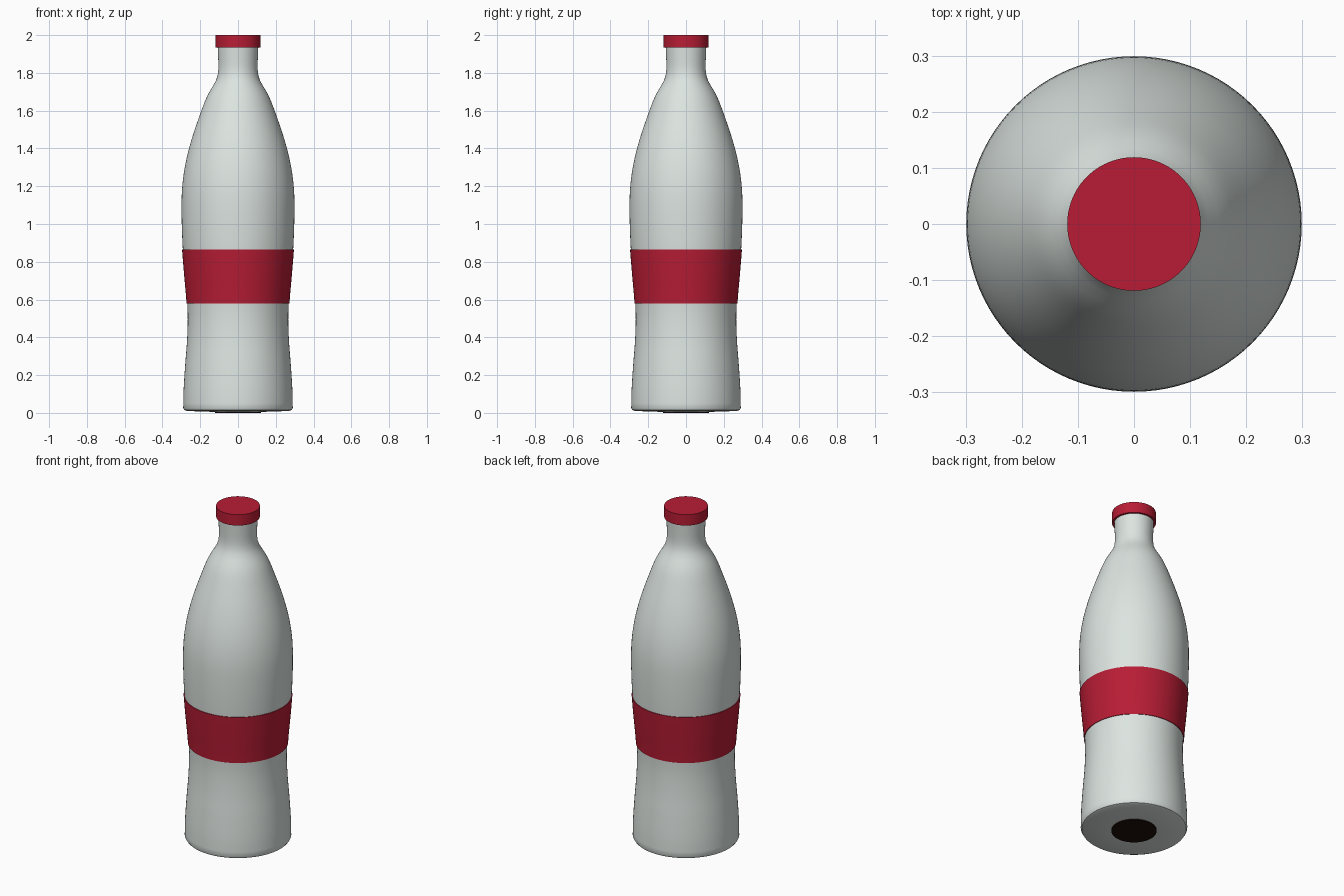
import bpy, bmesh, math

if "Cube" in bpy.data.objects:
    bpy.data.objects.remove(bpy.data.objects["Cube"])

SEG = 96

# Outer silhouette of the glass as (z, radius)
PROFILE = [(0.025, 0.29), (0.12, 0.288), (0.25, 0.28), (0.38, 0.27), (0.5, 0.266),
           (0.6, 0.27), (0.75, 0.283), (0.9, 0.294), (1.08, 0.299), (1.2, 0.295),
           (1.32, 0.278), (1.45, 0.245), (1.6, 0.194), (1.68, 0.162), (1.73, 0.133),
           (1.77, 0.112), (1.82, 0.104), (1.88, 0.105), (1.95, 0.108)]


def slope(i):
    a, b = PROFILE[max(i - 1, 0)], PROFILE[min(i + 1, len(PROFILE) - 1)]
    return (b[1] - a[1]) / (b[0] - a[0])


def radius(z):
    """Smooth Hermite interpolation of the silhouette."""
    i = 0
    while i < len(PROFILE) - 2 and z > PROFILE[i + 1][0]:
        i += 1
    (z0, r0), (z1, r1) = PROFILE[i], PROFILE[i + 1]
    h = z1 - z0
    t = (z - z0) / h
    return ((2*t**3 - 3*t**2 + 1) * r0 + (t**3 - 2*t**2 + t) * h * slope(i)
            + (3*t**2 - 2*t**3) * r1 + (t**3 - t**2) * h * slope(i + 1))


def band(z0, z1, n, offset=0.0):
    zs = [z0 + (z1 - z0) * k / n for k in range(n + 1)]
    return [(radius(z) + offset, z) for z in zs]


def lathe(name, pts, color=None):
    """Revolve (radius, z) points around the z axis."""
    bm = bmesh.new()
    verts = [bm.verts.new((r, 0, z)) for r, z in pts]
    edges = [bm.edges.new(p) for p in zip(verts, verts[1:])]
    bmesh.ops.spin(bm, geom=verts + edges, cent=(0, 0, 0), axis=(0, 0, 1),
                   angle=2 * math.pi, steps=SEG, use_duplicate=False)
    bmesh.ops.remove_doubles(bm, verts=bm.verts, dist=1e-5)
    bmesh.ops.recalc_face_normals(bm, faces=bm.faces)
    mesh = bpy.data.meshes.new(name)
    bm.to_mesh(mesh)
    bm.free()
    ob = bpy.data.objects.new(name, mesh)
    bpy.context.collection.objects.link(ob)
    if color:
        mat = bpy.data.materials.new(name + "_colour")
        mat.diffuse_color = (*color, 1)
        mat.use_nodes = True
        mat.node_tree.nodes["Principled BSDF"].inputs["Base Color"].default_value = mat.diffuse_color
        mesh.materials.append(mat)
    bpy.ops.object.select_all(action='DESELECT')
    ob.select_set(True)
    bpy.context.view_layer.objects.active = ob
    bpy.ops.object.shade_smooth_by_angle(angle=math.radians(35))
    return ob


RED = (0.48, 0.012, 0.035)

# Glass body with a slightly bulging base
lathe("bottle_body", [(0, 0.004), (0.15, 0.006), (0.27, 0.01), (0.284, 0.015)]
      + band(0.025, 1.95, 70) + [(0, 1.95)], (0.72, 0.78, 0.75))

# Dark drink inside, showing as a disc under the base
lathe("drink", [(0, 0), (0.123, 0), (0.123, 0.03), (0.26, 0.04)]
      + band(0.06, 1.6, 40, -0.02) + [(0, 1.6)], (0.012, 0.004, 0.002))

# Wrapped label following the waist
lathe("label", [(radius(0.58) - 0.005, 0.58)] + band(0.58, 0.865, 12, 0.004)
      + [(radius(0.865) - 0.005, 0.865)], RED)

# Cap
lathe("cap", [(0, 1.935), (0.119, 1.935), (0.119, 2.0), (0, 2.0)], RED)
